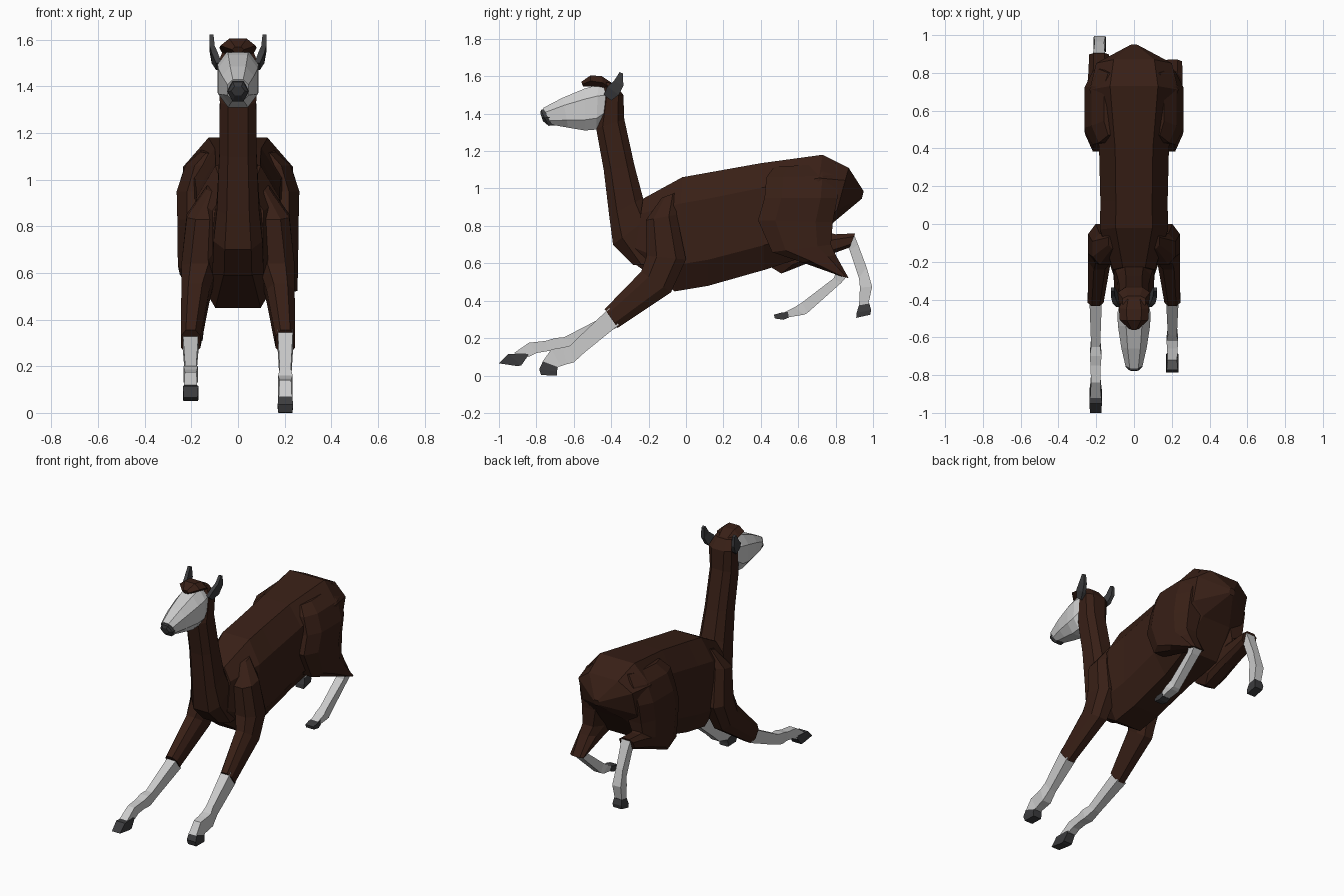
import bpy, bmesh, math
from mathutils import Vector


def mat(name, rgb):
    m = bpy.data.materials.new(name)
    m.diffuse_color = (*rgb, 1)
    return m


BROWN = mat("brown_wool", (0.040, 0.014, 0.008))
DARK = mat("dark_horn", (0.045, 0.045, 0.048))
PALE = mat("pale_hide", (0.60, 0.60, 0.60))


def boxy(v, power):
    return math.copysign(abs(v) ** power, v)


def loft(name, rings, material, n=8, power=1.0):
    """Skin rings of (y1, z1, y2, z2, x centre, half width); 1 and 2 are opposite edges."""
    bm = bmesh.new()
    angs = [(i + 0.5) * 2 * math.pi / n for i in range(n)]
    mc = max(abs(math.cos(a)) for a in angs)
    ms = max(abs(math.sin(a)) for a in angs)
    loops = []
    for y1, z1, y2, z2, xc, hw in rings:
        mid = Vector((xc, (y1 + y2) / 2, (z1 + z2) / 2))
        half = Vector((0, (y1 - y2) / 2, (z1 - z2) / 2))
        loops.append([bm.verts.new(mid + half * boxy(math.cos(a) / mc, power)
                                   + Vector((hw * boxy(math.sin(a) / ms, power), 0, 0)))
                      for a in angs])
    for a, b in zip(loops, loops[1:]):
        for i in range(n):
            j = (i + 1) % n
            bm.faces.new((a[i], a[j], b[j], b[i]))
    bm.faces.new(loops[0])
    bm.faces.new(loops[-1][::-1])
    bmesh.ops.recalc_face_normals(bm, faces=bm.faces)
    me = bpy.data.meshes.new(name)
    bm.to_mesh(me)
    bm.free()
    me.materials.append(material)
    ob = bpy.data.objects.new(name, me)
    bpy.context.collection.objects.link(ob)
    return ob


def side(rings, s):
    return [(*r[:4], r[4] * s, r[5]) for r in rings]


# Torso from chest to rump
loft("torso", [
    (-0.23, 0.945, -0.28, 0.60, 0, 0.11),
    (-0.02, 1.06, -0.06, 0.45, 0, 0.18),
    (0.12, 1.085, 0.12, 0.48, 0, 0.178),
    (0.40, 1.135, 0.42, 0.565, 0, 0.185),
    (0.73, 1.18, 0.65, 0.64, 0, 0.235),
    (0.87, 1.11, 0.79, 0.82, 0, 0.20),
    (0.95, 0.985, 0.94, 0.945, 0, 0.02)], BROWN, 8, 0.7)

# Neck with the back of the skull
loft("neck", [
    (-0.28, 0.59, -0.10, 0.60, 0, 0.11),
    (-0.39, 0.70, -0.18, 0.86, 0, 0.105),
    (-0.41, 0.85, -0.23, 0.95, 0, 0.09),
    (-0.44, 1.10, -0.275, 1.12, 0, 0.08),
    (-0.48, 1.32, -0.33, 1.37, 0, 0.078),
    (-0.45, 1.50, -0.335, 1.50, 0, 0.085),
    (-0.44, 1.57, -0.38, 1.56, 0, 0.06)], BROWN, 8, 0.7)

# Face, nose and forelock
loft("face", [
    (-0.40, 1.55, -0.44, 1.36, 0, 0.075),
    (-0.47, 1.555, -0.48, 1.315, 0, 0.088),
    (-0.54, 1.535, -0.54, 1.31, 0, 0.085),
    (-0.66, 1.485, -0.63, 1.325, 0, 0.068),
    (-0.765, 1.43, -0.715, 1.34, 0, 0.045)], PALE, 8, 0.8)
loft("nose", [
    (-0.755, 1.425, -0.70, 1.337, 0, 0.048),
    (-0.776, 1.42, -0.735, 1.335, 0, 0.045),
    (-0.778, 1.40, -0.765, 1.36, 0, 0.03)], DARK, 6)
loft("forelock", [
    (-0.56, 1.57, -0.55, 1.545, 0, 0.025),
    (-0.51, 1.605, -0.51, 1.545, 0, 0.075),
    (-0.45, 1.60, -0.44, 1.53, 0, 0.08),
    (-0.39, 1.56, -0.40, 1.50, 0, 0.06)], BROWN, 6)

for s, tag in ((1, "right"), (-1, "left")):
    # Ears
    loft("ear_" + tag, side([
        (-0.44, 1.50, -0.40, 1.47, 0.082, 0.012),
        (-0.42, 1.545, -0.36, 1.50, 0.10, 0.013),
        (-0.385, 1.575, -0.335, 1.55, 0.111, 0.011),
        (-0.355, 1.622, -0.337, 1.615, 0.114, 0.009)], s), DARK, 4)
    # Shoulder and woolly upper front leg
    loft("front_upper_leg_" + tag, side([
        (-0.13, 0.95, -0.05, 0.98, 0.10, 0.035),
        (-0.215, 0.83, -0.05, 0.86, 0.145, 0.075),
        (-0.21, 0.64, 0.00, 0.62, 0.165, 0.078),
        (-0.24, 0.555, -0.08, 0.445, 0.183, 0.06),
        (-0.435, 0.355, -0.365, 0.255, 0.203, 0.042)], s), BROWN, 8, 0.8)

# Front lower legs and hooves
loft("front_lower_leg_right", [
    (-0.41, 0.36, -0.36, 0.27, 0.203, 0.033),
    (-0.59, 0.19, -0.54, 0.125, 0.203, 0.024),
    (-0.62, 0.16, -0.60, 0.07, 0.203, 0.031),
    (-0.66, 0.15, -0.64, 0.06, 0.203, 0.028),
    (-0.72, 0.14, -0.67, 0.05, 0.203, 0.025),
    (-0.77, 0.07, -0.69, 0.045, 0.203, 0.028)], PALE, 4)
loft("front_hoof_right", [
    (-0.765, 0.075, -0.685, 0.045, 0.203, 0.03),
    (-0.785, 0.035, -0.69, 0.02, 0.203, 0.033),
    (-0.775, 0.002, -0.69, 0.0, 0.203, 0.03)], DARK, 4)
loft("front_lower_leg_left", [
    (-0.40, 0.335, -0.36, 0.26, -0.203, 0.033),
    (-0.65, 0.205, -0.60, 0.155, -0.203, 0.024),
    (-0.70, 0.20, -0.68, 0.13, -0.203, 0.031),
    (-0.75, 0.185, -0.74, 0.13, -0.203, 0.027),
    (-0.84, 0.175, -0.80, 0.12, -0.203, 0.025),
    (-0.92, 0.12, -0.84, 0.10, -0.203, 0.028)], PALE, 4)
loft("front_hoof_left", [
    (-0.86, 0.118, -0.84, 0.112, -0.203, 0.028),
    (-0.95, 0.115, -0.88, 0.055, -0.203, 0.033),
    (-1.00, 0.065, -0.90, 0.05, -0.203, 0.03)], DARK, 4)

# Hind thighs
hip = [(0.47, 1.115, 0.80, 1.135, 0.11, 0.05), (0.43, 1.06, 0.82, 1.07, 0.14, 0.085),
       (0.42, 0.95, 0.81, 0.95, 0.165, 0.098), (0.385, 0.83, 0.785, 0.82, 0.17, 0.09)]
loft("hind_thigh_right", hip + [
    (0.46, 0.66, 0.775, 0.70, 0.185, 0.073),
    (0.62, 0.605, 0.80, 0.645, 0.195, 0.062),
    (0.83, 0.53, 0.87, 0.52, 0.205, 0.05)], BROWN, 8, 0.7)
loft("hind_thigh_left", side(hip + [
    (0.42, 0.60, 0.775, 0.74, 0.185, 0.073),
    (0.51, 0.545, 0.78, 0.76, 0.185, 0.065),
    (0.70, 0.62, 0.80, 0.755, 0.185, 0.058),
    (0.875, 0.685, 0.905, 0.76, 0.185, 0.052)], -1), BROWN, 8, 0.7)

# Hind lower legs and hooves
loft("hind_lower_leg_right", [
    (0.80, 0.55, 0.86, 0.53, 0.20, 0.034),
    (0.79, 0.52, 0.83, 0.495, 0.20, 0.029),
    (0.62, 0.39, 0.65, 0.335, 0.20, 0.025),
    (0.58, 0.365, 0.63, 0.325, 0.20, 0.031),
    (0.52, 0.335, 0.54, 0.31, 0.20, 0.025)], PALE, 4)
loft("hind_hoof_right", [
    (0.545, 0.34, 0.55, 0.31, 0.20, 0.028),
    (0.505, 0.335, 0.52, 0.298, 0.20, 0.032),
    (0.47, 0.325, 0.475, 0.305, 0.20, 0.03)], DARK, 4)
loft("hind_lower_leg_left", [
    (0.85, 0.72, 0.90, 0.75, -0.185, 0.034),
    (0.875, 0.67, 0.92, 0.70, -0.185, 0.029),
    (0.925, 0.52, 0.965, 0.58, -0.183, 0.025),
    (0.93, 0.47, 0.995, 0.475, -0.182, 0.031),
    (0.925, 0.37, 0.975, 0.38, -0.182, 0.026)], PALE, 4)
loft("hind_hoof_left", [
    (0.925, 0.375, 0.98, 0.385, -0.182, 0.028),
    (0.912, 0.335, 0.99, 0.35, -0.182, 0.033),
    (0.91, 0.308, 0.985, 0.325, -0.182, 0.03)], DARK, 4)
